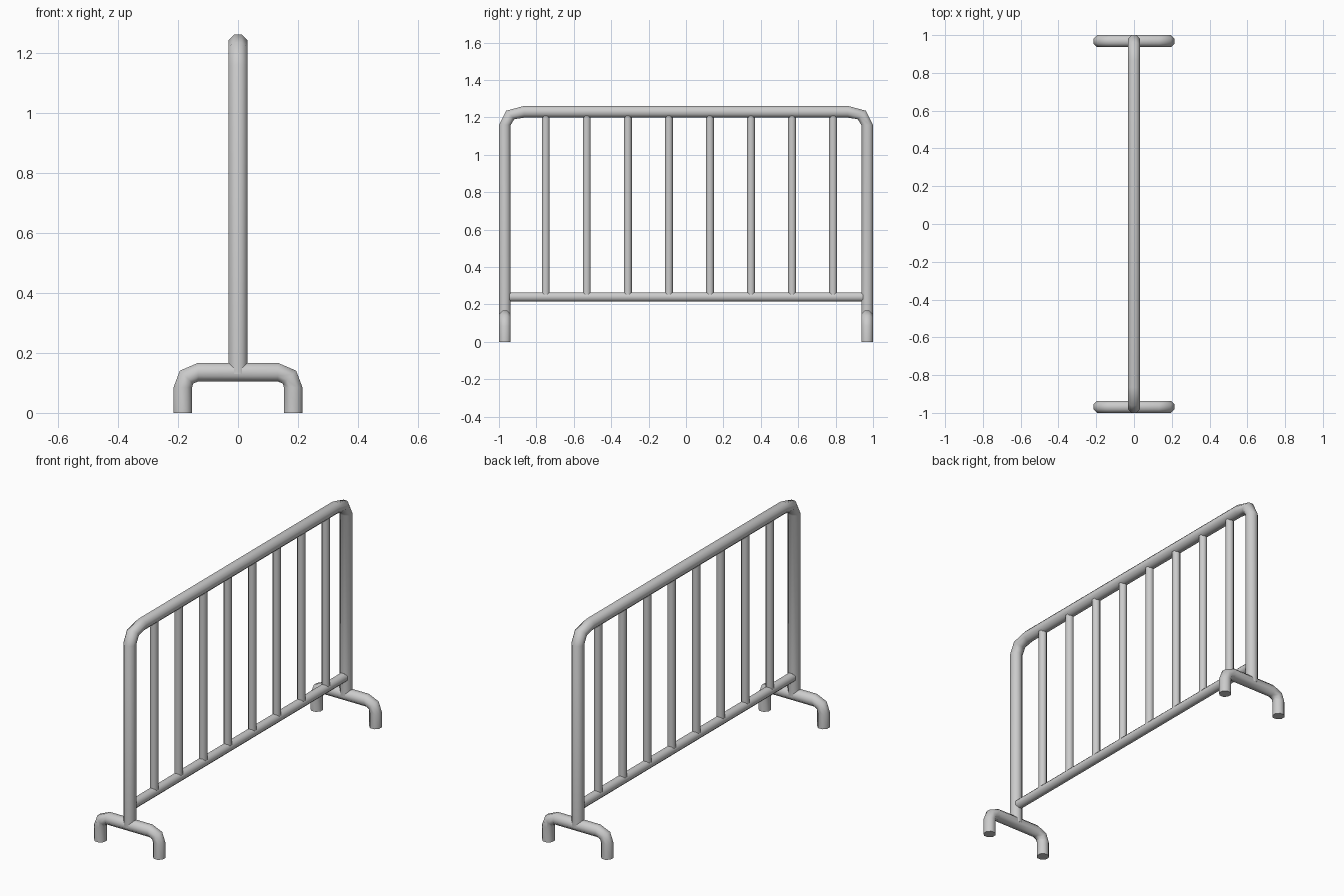
import bpy, bmesh, math
from mathutils import Vector

if "Cube" in bpy.data.objects:
    bpy.data.objects.remove(bpy.data.objects["Cube"])

SIDES = 8
UP = Vector((0, 0, 1))


def tube(name, path, side, radius):
    """Sweep an octagon (flats facing the axes) along (point, tangent) pairs.
    side is the constant vector perpendicular to the plane of the path."""
    bm = bmesh.new()
    r = radius / math.cos(math.pi / SIDES)
    rings = []
    for p, t in path:
        n = side.cross(t.normalized())
        ring = []
        for i in range(SIDES):
            a = 2 * math.pi * (i + 0.5) / SIDES
            ring.append(bm.verts.new(p + side * (r * math.cos(a)) + n * (r * math.sin(a))))
        rings.append(ring)
    for a, b in zip(rings, rings[1:]):
        for i in range(SIDES):
            j = (i + 1) % SIDES
            bm.faces.new((a[i], a[j], b[j], b[i]))
    bm.faces.new(rings[0])
    bm.faces.new(rings[-1])
    bmesh.ops.recalc_face_normals(bm, faces=bm.faces[:])
    mesh = bpy.data.meshes.new(name)
    bm.to_mesh(mesh)
    bm.free()
    ob = bpy.data.objects.new(name, mesh)
    bpy.context.collection.objects.link(ob)
    bpy.ops.object.select_all(action='DESELECT')
    ob.select_set(True)
    bpy.context.view_layer.objects.active = ob
    bpy.ops.object.shade_smooth_by_angle(angle=math.radians(60))
    return ob


def arch(name, along, side, centre, half, z0, z1, top, bend_end, mid, radius):
    """Upside-down U: legs at +-half, each corner bent in two segments."""
    left = [((-half, z0), (0, 1)), ((-half, z1), (0, 1)),
            ((-mid[0], mid[1]), (1, 1)), ((-bend_end, top), (1, 0))]
    right = [((-p[0], p[1]), (t[0], -t[1])) for p, t in reversed(left)]
    path = [(centre + along * p[0] + UP * p[1], along * t[0] + UP * t[1])
            for p, t in left + right]
    return tube(name, path, side, radius)


X, Y = Vector((1, 0, 0)), Vector((0, 1, 0))
END = 0.9685

# Main frame
arch("frame", Y, X, Vector(), END, 0.13, 1.16, 1.23, 0.865, (0.94, 1.213), 0.0315)

# Feet at both ends
for label, s in (("front", -1), ("back", 1)):
    arch(label + "_foot", X, Y, Y * (s * END), 0.184, 0, 0.085, 0.136, 0.133,
         (0.172, 0.119), 0.031)

# Lower rail
tube("lower_rail", [(Vector((0, y, 0.24)), Y) for y in (-0.945, 0.945)], X, 0.025)

# Upright bars
for i in range(8):
    y = -0.75 + i * 0.2195
    tube(f"bar_{i + 1}", [(Vector((0, y, z)), UP) for z in (0.24, 1.22)], X, 0.021)
